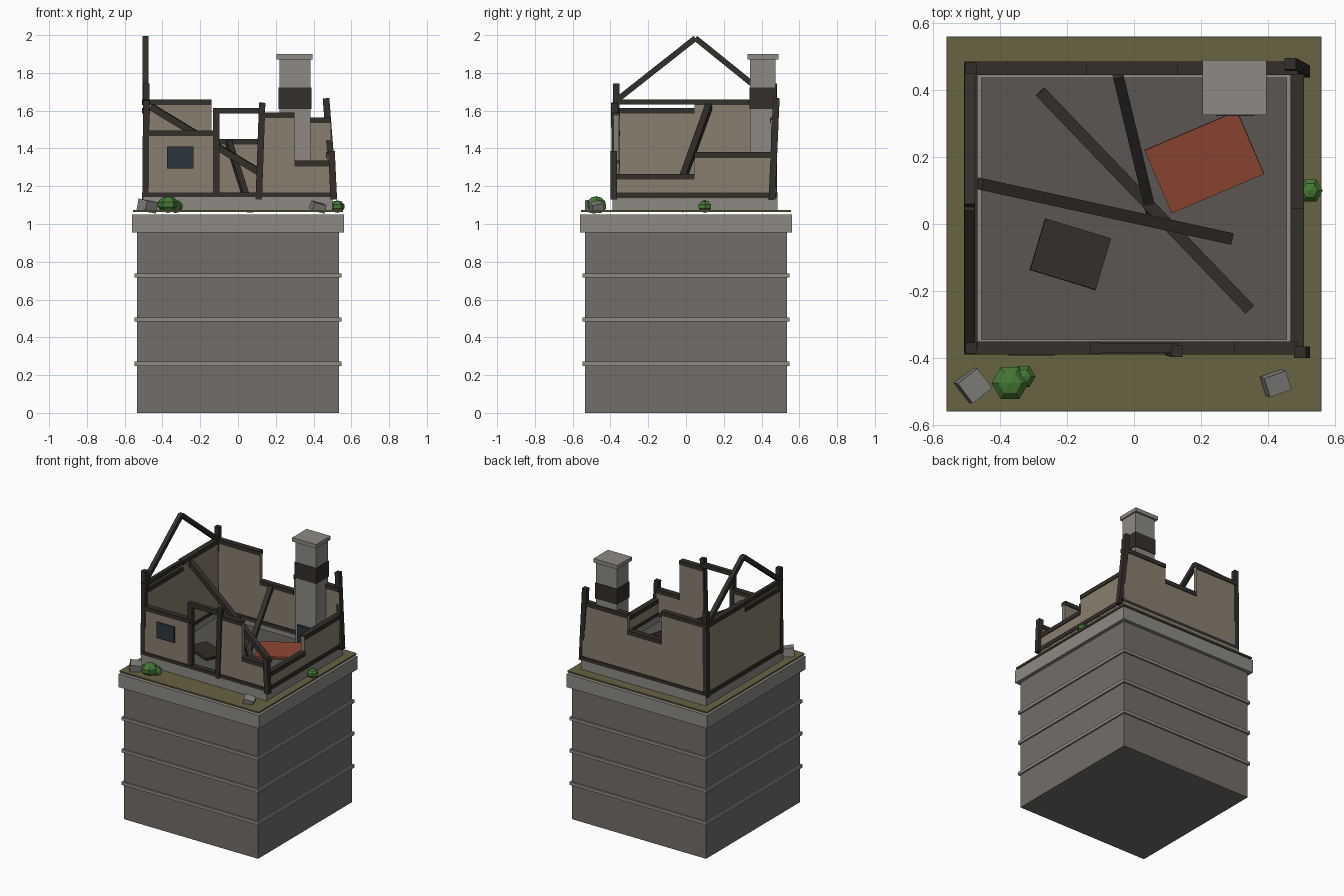
import bpy, math
from mathutils import Vector, Matrix


def mat(name, r, g, b):
    m = bpy.data.materials.new(name)
    m.diffuse_color = (r, g, b, 1)
    return m


STONE = mat("stone", 0.17, 0.155, 0.14)
PALE = mat("pale_stone", 0.27, 0.255, 0.235)
PLASTER = mat("plaster", 0.25, 0.21, 0.155)
TIMBER = mat("charred_timber", 0.033, 0.028, 0.023)
FLOOR = mat("floor", 0.10, 0.092, 0.085)
GRASS = mat("dry_grass", 0.14, 0.125, 0.055)
RED = mat("red_tiles", 0.26, 0.06, 0.03)
GLASS = mat("dark_glass", 0.025, 0.035, 0.045)
LEAF = mat("leaf", 0.06, 0.19, 0.035)
ROCK = mat("rock", 0.22, 0.215, 0.205)


def place(name, size, matrix, m):
    bpy.ops.mesh.primitive_cube_add(size=1)
    o = bpy.context.object
    o.name = name
    o.data.transform(matrix @ Matrix.Diagonal((*size, 1)))
    o.data.materials.append(m)
    return o


def box(name, x0, x1, y0, y1, z0, z1, m):
    c = ((x0 + x1) / 2, (y0 + y1) / 2, (z0 + z1) / 2)
    return place(name, (x1 - x0, y1 - y0, z1 - z0), Matrix.Translation(c), m)


def beam(name, a, b, w=0.035, m=TIMBER):
    # square timber running from point a to point b
    a, b = Vector(a), Vector(b)
    d = b - a
    rot = d.to_track_quat('Z', 'Y' if abs(d.normalized().z) < 0.95 else 'X').to_matrix().to_4x4()
    if abs(d.normalized().z) > 0.95:
        rot = Vector((0, 0, 1)).rotation_difference(d).to_matrix().to_4x4()
    return place(name, (w, w, d.length), Matrix.Translation((a + b) / 2) @ rot, m)


def turned(name, loc, size, rot, m):
    r = [math.radians(v) for v in rot]
    rm = Matrix.Rotation(r[2], 4, 'Z') @ Matrix.Rotation(r[1], 4, 'Y') @ Matrix.Rotation(r[0], 4, 'X')
    return place(name, size, Matrix.Translation(loc) @ rm, m)


# Pedestal with bands, coping and grass
box("pedestal", -0.535, 0.535, -0.535, 0.535, 0, 0.96, STONE)
for z in (0.26, 0.495, 0.727):
    box("pedestal_band", -0.547, 0.547, -0.547, 0.547, z - 0.011, z + 0.011, PALE)
box("pedestal_cap", -0.56, 0.56, -0.56, 0.56, 0.955, 1.05, PALE)
box("grass", -0.557, 0.557, -0.557, 0.557, 1.063, 1.073, GRASS)

# Foundation ring and floor
X, YF, YB = 0.487, -0.37, 0.465
box("foundation_front", -0.5, 0.5, -0.39, -0.345, 1.07, 1.142, PALE)
box("foundation_back", -0.5, 0.5, 0.435, 0.485, 1.07, 1.142, PALE)
for s in (-1, 1):
    xs = sorted((s * 0.5, s * 0.455))
    box("foundation_side", *xs, -0.345, 0.435, 1.07, 1.142, PALE)
box("floor", -0.457, 0.457, -0.347, 0.437, 1.07, 1.112, FLOOR)

# Broken wall panels: (axis, fixed coordinate, start, end, top)
T, C = 0.014, 0.02
walls = [
    ('x', YF, -0.49, -0.11, 1.48), ('x', YF, 0.115, 0.30, 1.575), ('x', YF, 0.30, 0.49, 1.32),
    ('x', YB, -0.49, -0.14, 1.645), ('x', YB, -0.14, 0.13, 1.435), ('x', YB, 0.13, 0.49, 1.55),
    ('y', -X, -0.37, 0.045, 1.60), ('y', -X, 0.045, 0.465, 1.645),
    ('y', X, -0.37, 0.045, 1.25), ('y', X, 0.045, 0.465, 1.365)]
for ax, f, a, b, top in walls:
    for name, t, z0, z1, m in (("wall_panel", T, 1.13, top, PLASTER),
                               ("wall_plate", C, top - 0.015, top + 0.015, TIMBER)):
        lim = (a, b, f - t, f + t) if ax == 'x' else (f - t, f + t, a, b)
        box(name, *lim, z0, z1, m)

# Sill timbers all round
for y in (YF, YB):
    box("sill", -0.505, 0.505, y - C, y + C, 1.138, 1.166, TIMBER)
for x in (-X, X):
    box("sill_side", x - C, x + C, -0.385, 0.48, 1.138, 1.166, TIMBER)

# Posts, door frame and gable frame
beam("post_front_left", (-0.49, YF, 1.13), (-0.485, YF, 1.745), 0.034)
beam("post_back_left", (-0.49, YB, 1.13), (-0.485, YB, 1.745), 0.034)
beam("post_back_right", (0.508, 0.455, 1.13), (0.466, 0.478, 1.665))
beam("post_front_right", (0.507, -0.383, 1.13), (0.495, -0.383, 1.385))
beam("door_post_left", (-0.115, YF, 1.13), (-0.115, YF, 1.615), 0.034)
beam("door_post_right", (0.11, -0.375, 1.13), (0.128, -0.38, 1.642), 0.034)
beam("door_lintel", (-0.13, YF, 1.6), (0.13, YF, 1.6), 0.03)
beam("tie_beam", (-X, -0.38, 1.645), (-X, 0.48, 1.645), 0.026)
for y in (-0.38, 0.47):
    beam("rafter", (-0.49, y, 1.645), (-0.49, 0.05, 1.984), 0.03)

# Fallen roof beams and debris
beam("fallen_beam_long", (-0.46, 0.12, 1.62), (0.285, -0.043, 1.17))
beam("fallen_beam_low", (-0.28, 0.395, 1.16), (0.345, -0.255, 1.12))
beam("fallen_beam_steep", (-0.048, 0.445, 1.43), (0.065, -0.025, 1.075), 0.032)
turned("red_roof_piece", (0.21, 0.185, 1.14), (0.3, 0.205, 0.018), (4, -3, 23), RED)
turned("burnt_board", (-0.19, -0.09, 1.135), (0.205, 0.16, 0.018), (-4, 4, -17), TIMBER)

# Window
box("window", -0.375, -0.235, -0.392, -0.37, 1.295, 1.41, GLASS)

# Chimney with soot band, cap and hearth
box("chimney", 0.22, 0.385, 0.34, 0.475, 1.1, 1.875, PALE)
box("soot_band", 0.215, 0.39, 0.335, 0.48, 1.61, 1.722, TIMBER)
box("chimney_cap", 0.205, 0.395, 0.325, 0.49, 1.872, 1.9, PALE)
box("hearth", 0.245, 0.36, 0.322, 0.345, 1.11, 1.28, GLASS)

# Shrubs and rocks
for x, y, z, r, h in ((-0.37, -0.475, 1.103, 0.058, 0.044), (-0.33, -0.455, 1.093, 0.038, 0.035),
                      (0.525, 0.1, 1.092, 0.04, 0.033)):
    bpy.ops.mesh.primitive_uv_sphere_add(segments=6, ring_count=5, radius=1)
    o = bpy.context.object
    o.name = "shrub"
    o.data.transform(Matrix.Translation((x, y, z)) @ Matrix.Rotation(math.radians(30), 4, 'Z')
                     @ Matrix.Diagonal((r, r, h, 1)))
    o.data.materials.append(LEAF)
turned("rock_left", (-0.48, -0.482, 1.095), (0.075, 0.075, 0.06), (8, 8, 38), ROCK)
turned("rock_right", (0.423, -0.475, 1.09), (0.07, 0.06, 0.045), (12, 14, 20), ROCK)
